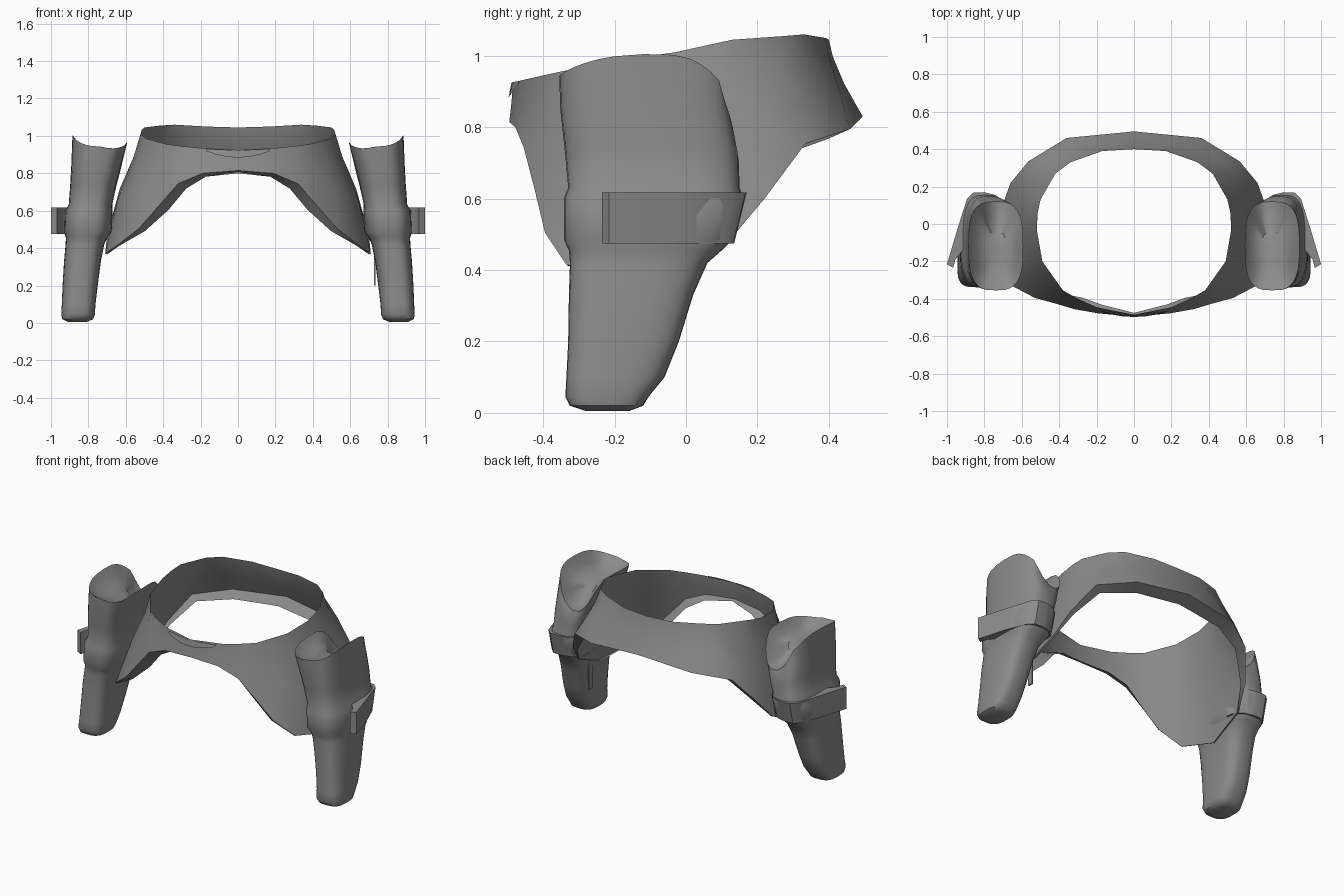
import bpy, bmesh, math
from mathutils import Vector

cube = bpy.data.objects.get("Cube")
if cube:
    bpy.data.objects.remove(cube)

grey = bpy.data.materials.new("leather grey")
grey.use_nodes = True
colour = (0.26, 0.26, 0.26, 1)
grey.diffuse_color = colour
bsdf = next(n for n in grey.node_tree.nodes if n.type == "BSDF_PRINCIPLED")
bsdf.inputs["Base Color"].default_value = colour
bsdf.inputs["Roughness"].default_value = 0.8


def finish(name, bm, angle, mirror=True):
    """Turn a bmesh into a shaded object, mirrored across x."""
    bmesh.ops.recalc_face_normals(bm, faces=bm.faces)
    mesh = bpy.data.meshes.new(name)
    bm.to_mesh(mesh)
    bm.free()
    mesh.materials.append(grey)
    ob = bpy.data.objects.new(name, mesh)
    bpy.context.collection.objects.link(ob)
    bpy.ops.object.select_all(action="DESELECT")
    bpy.context.view_layer.objects.active = ob
    ob.select_set(True)
    bpy.ops.object.shade_smooth_by_angle(angle=math.radians(angle))
    if mirror:
        mod = ob.modifiers.new("mirror", "MIRROR")
        mod.merge_threshold = 0.002


def loft(bm, rows, closed):
    """Bridge equal-length rows of points with quads."""
    grid = [[bm.verts.new(p) for p in row] for row in rows]
    n = len(grid[0])
    for a, b in zip(grid, grid[1:]):
        for i in range(n if closed else n - 1):
            j = (i + 1) % n
            bm.faces.new((a[i], a[j], b[j], b[i]))
    return grid


# Belt: rim and lower edge from front to back, then a lip turned inward
rim = [(0, -.485, .925), (.2, -.445, .935), (.3, -.4, .945), (.38, -.355, .955),
       (.49, -.2, .985), (.52, -.03, 1.01), (.515, .06, 1.03), (.5, .13, 1.045),
       (.42, .27, 1.055), (.34, .33, 1.06), (.17, .39, 1.05), (0, .4, 1.045)]
edge = [(0, -.495, .815), (.19, -.478, .8), (.32, -.455, .745), (.42, -.425, .63),
        (.53, -.395, .505), (.645, -.335, .415), (.71, -.12, .37), (.7, .11, .47),
        (.66, .22, .6), (.565, .335, .755), (.36, .46, .795), (0, .495, .83)]
lips = [.02, .05, .075, .07, .04, .01, .01, .01, .03, .06, .08, .085]


def between(t, spread, s):
    """Row at height fraction s; the flanks bulge outward by spread."""
    row = []
    for a, b in zip(rim, edge):
        p = Vector(a).lerp(Vector(b), t + spread * b[0])
        p.z = a[2] + (b[2] - a[2]) * s
        row.append(p)
    return row


lip = []
for p, width in zip(edge, lips):
    inward = Vector((-p[0], -p[1], 0)).normalized() * width
    lip.append(Vector(p) + inward + Vector((0, 0, -width * 0.35)))

bm = bmesh.new()
loft(bm, [rim, between(.12, .15, .22), between(.45, .3, .57), edge, lip], False)
finish("belt", bm, 50)

# Holster: rounded sections stacked from toe to mouth
# (height, inner x, outer x, front y, back y)
sections = [(.005, .81, .91, -.28, -.16), (.02, .775, .94, -.325, -.12),
            (.045, .765, .945, -.338, -.105), (.1, .762, .942, -.335, -.06),
            (.2, .75, .938, -.33, -.02), (.33, .733, .93, -.328, .02),
            (.42, .715, .922, -.325, .06), (.455, .7, .92, -.328, .1),
            (.485, .676, .93, -.342, .13), (.6, .67, .925, -.342, .16),
            (.632, .672, .905, -.33, .15), (.74, .65, .897, -.34, .148),
            (.85, .622, .891, -.352, .133)]
sides = 32


def trough(p):
    """Sink the middle of the back wall toward the mouth, nearer the belt."""
    side = (p.x - 0.715) / 0.12
    back = min(1, max(0, (p.y + 0.12) / 0.24))
    back = back * back * (3 - 2 * back)
    middle = max(0, 1 - side * side)
    p.z -= 0.15 * middle * back * max(0, p.z - 0.63) / 0.35
    return p


def section(z, x0, x1, y0, y1):
    cx, cy = (x0 + x1) / 2, (y0 + y1) / 2
    ring = []
    for i in range(sides):
        a = math.tau * i / sides
        c, s = math.cos(a), math.sin(a)
        ring.append(Vector((cx + (x1 - x0) / 2 * math.copysign(abs(c) ** .66, c),
                            cy + (y1 - y0) / 2 * math.copysign(abs(s) ** .66, s), z)))
    return ring


def mouth_height(p):
    """Arched rim, raised on both flanks and lower between them."""
    t = abs(p.y + 0.1) / 0.25
    side = (p.x - 0.74) / 0.14
    arch = 1.005 - (0.04 * t ** 2 if p.y < -0.1 else 0.14 * t ** 3)
    return arch - 0.02 * max(0, 1 - side * side) - 0.035 * max(0, -side)


mouth = section(0, .592, .885, -.355, .12)
for p in mouth:
    p.z = mouth_height(p)
rows = [[trough(p) for p in ring] for ring in [section(*s) for s in sections] + [mouth]]
centre = Vector((.735, -.13, .95))
for scale, drop in ((.92, .012), (.72, .045), (.35, .06)):
    rows.append([centre.lerp(p, scale) - Vector((0, 0, drop)) for p in mouth])

bm = bmesh.new()
grid = loft(bm, rows, True)
bm.faces.new(grid[0])
bm.faces.new(grid[-1])
finish("holsters", bm, 45)


def prism(name, low_outline, low, high_outline, high, mirror=True):
    bm = bmesh.new()
    grid = loft(bm, [[(x, y, z) for x, y in outline] for outline, z in
                     ((low_outline, low), (high_outline, high))], True)
    for row in grid:
        bm.faces.new(row)
    finish(name, bm, 40, mirror)


# Retaining straps with a free end standing off the outer face
strap = [(.68, .04), (.69, .11), (.74, .155), (.8, .17), (.86, .167), (.893, .135),
         (.945, -.03), (1.0, -.215), (.967, -.235), (.955, -.19), (.9, -.12)]
strap_low = [(x, y - .035 * max(0, min(1, y / .1))) for x, y in strap]
prism("retaining_straps", strap_low, .475, strap, .617)

# Narrow hanging tab behind the left holster
tab = [(.727, -.08), (.735, -.08), (.735, -.045), (.727, -.045)]
prism("left_tab", tab, .2, tab, .4, False)

# Thin overlapping tongue at the front of the belt
bm = bmesh.new()
xs = (0, .06, .12, .17)
top = [(x, -.489 + x * x * .8, .924 + x * .03) for x in xs]
low = [(x, -.497 + x * x * .9, .884 + x * x * 1.2) for x in xs]
loft(bm, [top, low], False)
finish("front_tongue", bm, 40)
